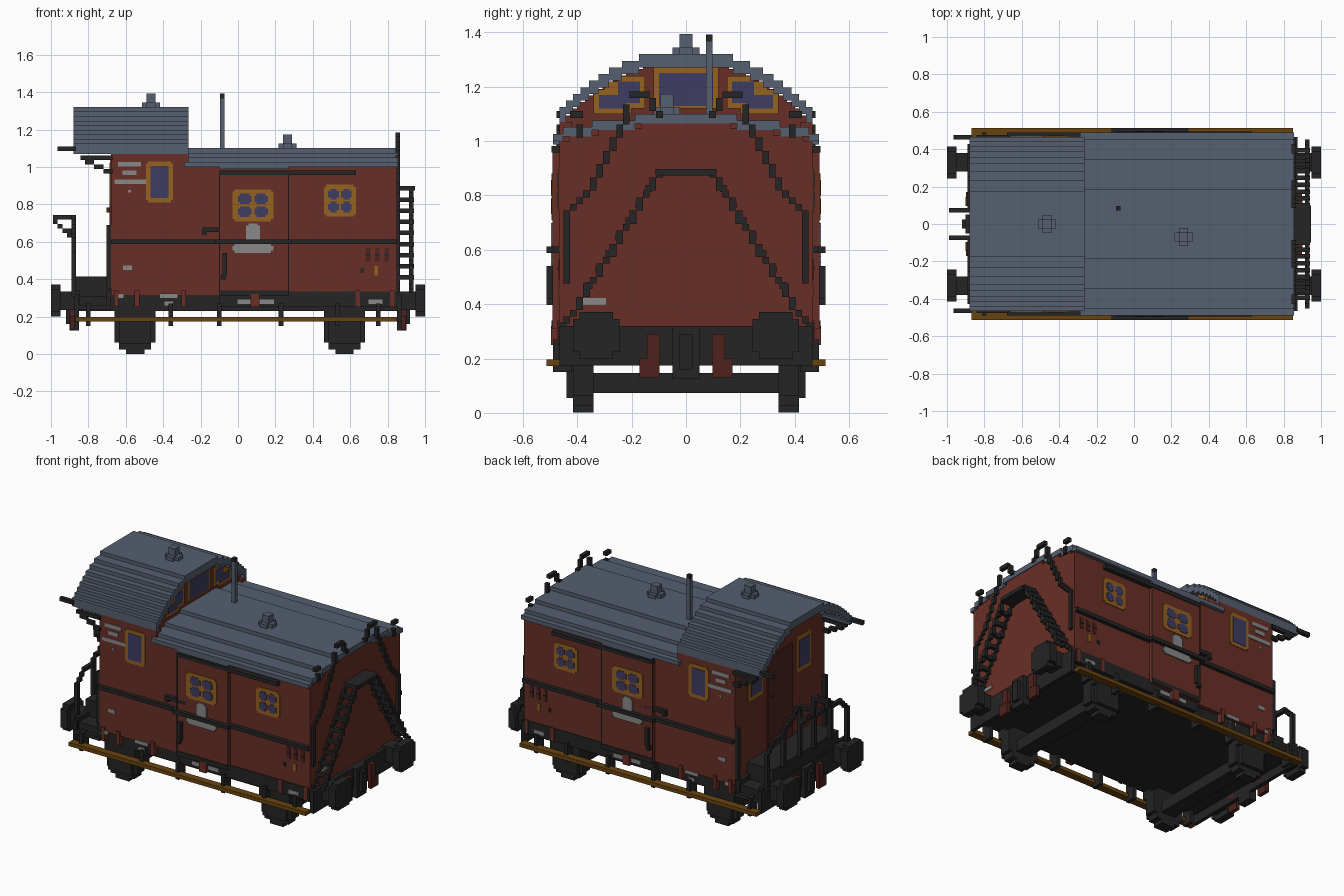
import bpy, bmesh, math
from mathutils import Vector, Matrix

cube = bpy.data.objects.get("Cube")
if cube:
    bpy.data.objects.remove(cube)

# Main reference planes and spans
BLOCK = .0244
SIDE = .465
DOOR = SIDE + BLOCK
RAIL = DOOR + BLOCK
FLOOR, EAVE = .31, 1
PORCH, FRONT, STEP, END = -.87, -.68, -.29, .85
BODY = (FRONT, END)
DOORWAY = (-.1, .27)
AXLES = (-.55, .57)


def material(name, red, green, blue):
    colour = (red, green, blue, 1)
    mat = bpy.data.materials.new(name)
    mat.use_nodes = True
    mat.diffuse_color = colour
    mat.node_tree.nodes["Principled BSDF"].inputs["Base Color"].default_value = colour
    return mat


RED = material("wagon red", .138, .028, .019)
DARK_RED = material("dark red", .077, .016, .013)
GREY = material("roof grey", .093, .115, .162)
BLACK = material("iron black", .018, .018, .018)
OCHRE = material("frame ochre", .3, .12, .014)
GLASS = material("window blue", .048, .045, .122)
WHITE = material("plate grey", .25, .25, .25)
WOOD = material("plank brown", .14, .057, .005)


def around(centre, size):
    return (centre - size / 2, centre + size / 2)


def beyond(start, size):
    return (start, start + size)


def flipped(span):
    return (-span[1], -span[0])


def boxes(name, mat, items, mirror=False):
    """One object made of boxes, each given as x, y and z spans."""
    items = list(items)
    if mirror:
        items += [(x, flipped(y), z) for x, y, z in items]
    bm = bmesh.new()
    for spans in items:
        centre = Vector([(low + high) / 2 for low, high in spans])
        size = [high - low for low, high in spans]
        bmesh.ops.create_cube(bm, size=1, matrix=Matrix.Translation(centre) @ Matrix.Diagonal((*size, 1)))
    mesh = bpy.data.meshes.new(name)
    bm.to_mesh(mesh)
    bm.free()
    mesh.materials.append(mat)
    bpy.context.collection.objects.link(bpy.data.objects.new(name, mesh))


def pair(name, mat, items):
    boxes(name, mat, items, mirror=True)


def stepped(*points):
    """Stair-stepped blocks along a polyline."""
    cells = {}
    for start, finish in zip(points, points[1:]):
        start, finish = Vector(start), Vector(finish)
        count = max(1, round(max(abs(c) for c in finish - start) / BLOCK))
        for i in range(count + 1):
            point = start.lerp(finish, i / count)
            cells[tuple(round(c / BLOCK) for c in point)] = True
    return [[around(c * BLOCK, BLOCK) for c in cell] for cell in cells]


def arch(x, widths, top, bottom, thick=None):
    """Stepped half arch dropping one block per width; a shell when thick is given."""
    items, inner = [], 0
    for width in widths:
        solid = thick is None or width == widths[-1]
        items.append((x, (inner, width), (bottom if solid else top - thick, top)))
        inner, top = width, top - BLOCK
    return items


def plates(name, mat, rects, face=SIDE, depth=.005):
    """Thin plates on both sides from centre x, centre z, width and height in blocks."""
    pair(name, mat, [(around(x, w * BLOCK), beyond(face, depth), around(z, h * BLOCK)) for x, z, w, h in rects])


def rounded(x, z, w, h):
    """Rectangle with notched corners."""
    return [(x, z, w - 1, h), (x, z, w, h - 1)]


# Body, sliding doors and underframe
boxes("body", RED, [(BODY, (-SIDE, SIDE), (FLOOR, EAVE))])
pair("sliding_door", RED, [(DOORWAY, (SIDE, DOOR), (FLOOR, EAVE - BLOCK))])
pair("door_canopy", GREY, [(DOORWAY, (SIDE, DOOR), around(EAVE, BLOCK))])
boxes("underframe", BLACK, [((PORCH, END), (-.44, .44), (.23, FLOOR))])
pair("sill", BLACK, [((DOORWAY[0], END), (.44, SIDE + .005), (.25, .335)),
                     (DOORWAY, (SIDE, DOOR + .005), (FLOOR, .34))])
pair("sill_tabs", RED, [(around(x, BLOCK), (.44, .475), (.25, .34)) for x in (-.65, -.54, -.29, .64, END - BLOCK)])
pair("door_stop", RED, [(around(.09, 2 * BLOCK), (.44, DOOR + .008), (.25, .32))])

# Lower roof and raised lookout
low = [DOOR * math.sin(math.pi * i / 8) for i in range(1, 5)]
high = [SIDE * (i / 9) ** .45 for i in range(1, 10)]
LOW_TOP, HIGH_TOP = 1.1, 1.32
pair("lower_roof", GREY, arch((STEP, END + .005), low, LOW_TOP, EAVE, .035))
pair("lower_gable", RED, arch((STEP, END), [w - BLOCK for w in low], LOW_TOP - .03, EAVE - .01))
pair("lookout_roof", GREY, arch((PORCH - .01, STEP + BLOCK), high, HIGH_TOP, 1.07, 2 * BLOCK))
pair("lookout_wall", RED, arch((FRONT, STEP), [w - .015 for w in high], HIGH_TOP - .03, EAVE))
pair("lookout_sides", RED, [((FRONT, STEP + BLOCK), (.42, SIDE), (EAVE, 1.07))])

# Lookout windows facing over the lower roof
trim, pane = beyond(STEP, .006), beyond(STEP, .009)
boxes("lookout_frame", OCHRE, [(trim, (-.12, .12), (1.12, 1.27))])
boxes("lookout_glass", GLASS, [(pane, (-.1, .1), (1.13, 1.25))])
pair("lookout_side_frames", OCHRE, [(trim, (.15, .25), (1.12, 1.24)), (trim, (.2, .3), (1.1, 1.22)),
                                    (trim, (.22, .34), (1.1, 1.19))])
pair("lookout_side_glass", GLASS, [(pane, (.17, .25), (1.14, 1.22)), (pane, (.22, .32), (1.12, 1.17))])

# Roof vents and stove pipe
for name, x, y, z in (("lookout_vent", -.465, 0, HIGH_TOP), ("roof_vent", .265, -.07, LOW_TOP)):
    wide, slim = 4 * BLOCK, 2 * BLOCK
    boxes(name, GREY, [(around(x, wide), around(y, slim), beyond(z, BLOCK)),
                       (around(x, slim), around(y, wide), beyond(z, BLOCK)),
                       (around(x, slim), around(y, slim), beyond(z, 3 * BLOCK))])
pipe = (around(-.085, BLOCK), around(.085, BLOCK))
boxes("stove_pipe", GREY, [(*pipe, (EAVE, 1.367))])
boxes("stove_pipe_cap", BLACK, [(*pipe, beyond(1.367, BLOCK))])

# Side windows
plates("tall_window_frame", OCHRE, rounded(-.42, .92, 6, 9))
plates("tall_window_glass", GLASS, [(-.42, .92, 4, 7)], depth=.008)
for name, x, z, w, h, face in (("door_window", .08, .795, 9, 7, DOOR), ("rear_window", .545, .82, 7, 7, SIDE)):
    plates(name + "_frame", OCHRE, rounded(x, z, w, h), face)
    glass = []
    for right in (-1, 1):
        for up in (-1, 1):
            glass += rounded(x + right * w * BLOCK / 5, z + up * h * BLOCK / 5, w / 3, h / 3)
    plates(name + "_glass", GLASS, glass, face, depth=.008)

# Side rails, handles and latches
middle = around(.6, BLOCK)
pair("side_rails", BLACK, [(BODY, (SIDE, DOOR), middle), ((-.12, .29), (SIDE, RAIL), middle),
                           ((DOORWAY[0], .63), (SIDE, DOOR + .005), around(.97, BLOCK))])
pair("side_handles", BLACK, [((-.19, -.04), (SIDE, DOOR), around(.665, BLOCK)),
                             (around(-.18, BLOCK), (SIDE, DOOR), around(.65, BLOCK))])
pair("door_latches", BLACK, [(around(-.07, BLOCK), (DOOR, RAIL), (.42, .54)),
                             (around(-.08, BLOCK), (DOOR, RAIL), around(.41, BLOCK))])
pair("corner_handles", BLACK, [((FRONT - BLOCK, FRONT), (SIDE - BLOCK, SIDE), (.35, .69))])
plates("door_seams", BLACK, [(x, .65, .2, 26) for x in DOORWAY], DOOR, depth=.002)

# Plain plates, slots and markers
plates("side_plates", WHITE, [(-.58, 1.015, 5, 1), (-.58, .97, 3, 1), (-.575, .92, 7, 1),
                              (-.58, .87, .6, .6), (-.59, .46, 2, 1)])
plates("door_plates", WHITE, rounded(.08, .65, 3, 4) + rounded(.08, .565, 9, 2), DOOR, depth=.008)
plates("sill_plates", WHITE, [(-.635, FLOOR, 2, 1), (-.37, FLOOR, 4, 1), (-.37, .27, 2, 1),
                              (.095, .28, 8, 1), (.735, .28, 3, 1)], SIDE + .005)
slots = (.695, .745, .795)
plates("slots", DARK_RED, [(x, .53, 1, 3) for x in slots])
plates("slot_bars", BLACK, [(x, .53, 1, .4) for x in slots], depth=.007)
plates("yellow_marker", OCHRE, [(.74, .445, .8, 2)])
plates("black_marker", BLACK, [(.665, .445, .8, 1)])
boxes("end_plate", WHITE, [(beyond(END, .005), (-.39, -.295), around(.41, BLOCK))])

# Running boards and hangers
pair("running_board", WOOD, [((PORCH, END), (SIDE, RAIL), around(.185, BLOCK))])
pair("board_hangers", BLACK, [(around(x, BLOCK), (.42, DOOR), (.15, .27)) for x in (-.8, -.36, -.1, .23, .53, .75)])

# Wheels, axles and axle boxes
wheels = []
for x in AXLES:
    for width, height in ((4, 11), (7, 9), (9, 6)):
        wheels.append((around(x, width * BLOCK), (.34, .415), around(.135, height * BLOCK)))
    wheels.append((around(x, 7 * BLOCK), (.4, .44), (.055, .2)))
    wheels.append((around(x, 9 * BLOCK), (.38, .44), (.175, .27)))
pair("wheels", BLACK, wheels)
boxes("axles", BLACK, [(around(x, .1), (-.36, .36), around(.11, 3 * BLOCK)) for x in AXLES])

# Buffers, couplings and hoses at both ends
for end, turn in (("rear", beyond), ("porch", lambda start, size: flipped(beyond(start, size)))):
    head = turn(.95, .05)
    boxes(end + "_beam", BLACK, [(turn(END, BLOCK), (-SIDE, SIDE), (.175, .32))])
    pair(end + "_buffers", BLACK, [(turn(END, .1), around(.33, .1), around(.285, .1)),
                                   (head, around(.33, 5 * BLOCK), around(.285, 7 * BLOCK)),
                                   (head, around(.33, 7 * BLOCK), around(.285, 5 * BLOCK))])
    boxes(end + "_coupling", BLACK, [(turn(END, .05), (-.05, .05), (.125, .32)),
                                     (turn(END, .07), (-BLOCK, BLOCK), (.16, .29))])
    pair(end + "_hoses", DARK_RED, [(turn(END, .05), around(.12, 2 * BLOCK), (.2, .29)),
                                    (turn(END + BLOCK, BLOCK), around(.135, 3 * BLOCK), (.13, .2))])

# Rear ladder: two stepped rails joined by rungs, with a top walkway
foot, crown = Vector((END + BLOCK / 2, .43, .35)), Vector((END + BLOCK / 2, .1, .885))
out = Vector((3 * BLOCK, 0, 0))
pair("rear_ladder_rails", BLACK, stepped(foot, crown) + stepped(foot + out, crown + out))
rungs = [foot.lerp(crown, i / 9) for i in range(1, 10)]
pair("rear_ladder_rungs", BLACK, [(beyond(END, .09), around(p.y, BLOCK), around(p.z, BLOCK)) for p in rungs])
boxes("rear_walkway", BLACK, [(beyond(END, .095), (-.1, .1), around(crown.z, BLOCK))])

# Rear grab rails rising over the roof edge
x = foot.x
pair("rear_grab_rails", BLACK, stepped((x, .43, .48), (x, .43, .74), (x, .38, .78), (x, .27, .98),
                                       (x, .2, 1.16), (x, .14, 1.16), (x, .1, 1.09)))
pair("rear_roof_hooks", BLACK, stepped((x, .4, 1.03), (x, .4, 1.09), (x, .425, 1.11)))

# Porch deck, steps and railing
boxes("porch_deck", BLACK, [((PORCH, FRONT), (-.34, .34), (FLOOR, .415))])
pair("porch_steps", BLACK, [((PORCH, FRONT), (.34, SIDE), around(.25, BLOCK))])
pair("porch_step_hangers", BLACK, [(beyond(x, BLOCK), (.34, .45), (.25, .34)) for x in (PORCH, FRONT - BLOCK)])
x, post, top = PORCH, .08, .74
pair("porch_railing", BLACK, stepped((x, .42, .32), (x, .42, .54), (x, .34, .6), (x, .3, .6), (x, post, top)))
pair("porch_posts", BLACK, stepped((x, .25, .42), (x, .25, .62)) + stepped((x, post, .42), (x, post, top)))
pair("gangway_brackets", BLACK, stepped((x, post, top), (-.98, post, top), (-.98, post, .71), (x, post, .61)))
y = SIDE - BLOCK / 2
pair("roof_brackets", BLACK, stepped((FRONT, y, .98), (-.75, y, EAVE), (-.83, y, 1.05), (FRONT, y, 1.05)))
pair("roof_hooks", BLACK, stepped((PORCH, y, 1.09), (-.96, y, 1.09), (-.96, y, 1.11)))

# Porch end wall
pair("porch_window_frames", OCHRE, [(around(FRONT, .01), around(.25, .16), around(.92, .24))])
pair("porch_window_glass", GLASS, [(around(FRONT, .016), around(.25, .11), around(.92, .18))])
boxes("porch_door", DARK_RED, [(around(FRONT, .014), (-.13, .13), (.415, 1.02))])
boxes("porch_door_handle", DARK_RED, [((FRONT - BLOCK, FRONT), around(.1, BLOCK), around(.77, BLOCK))])
